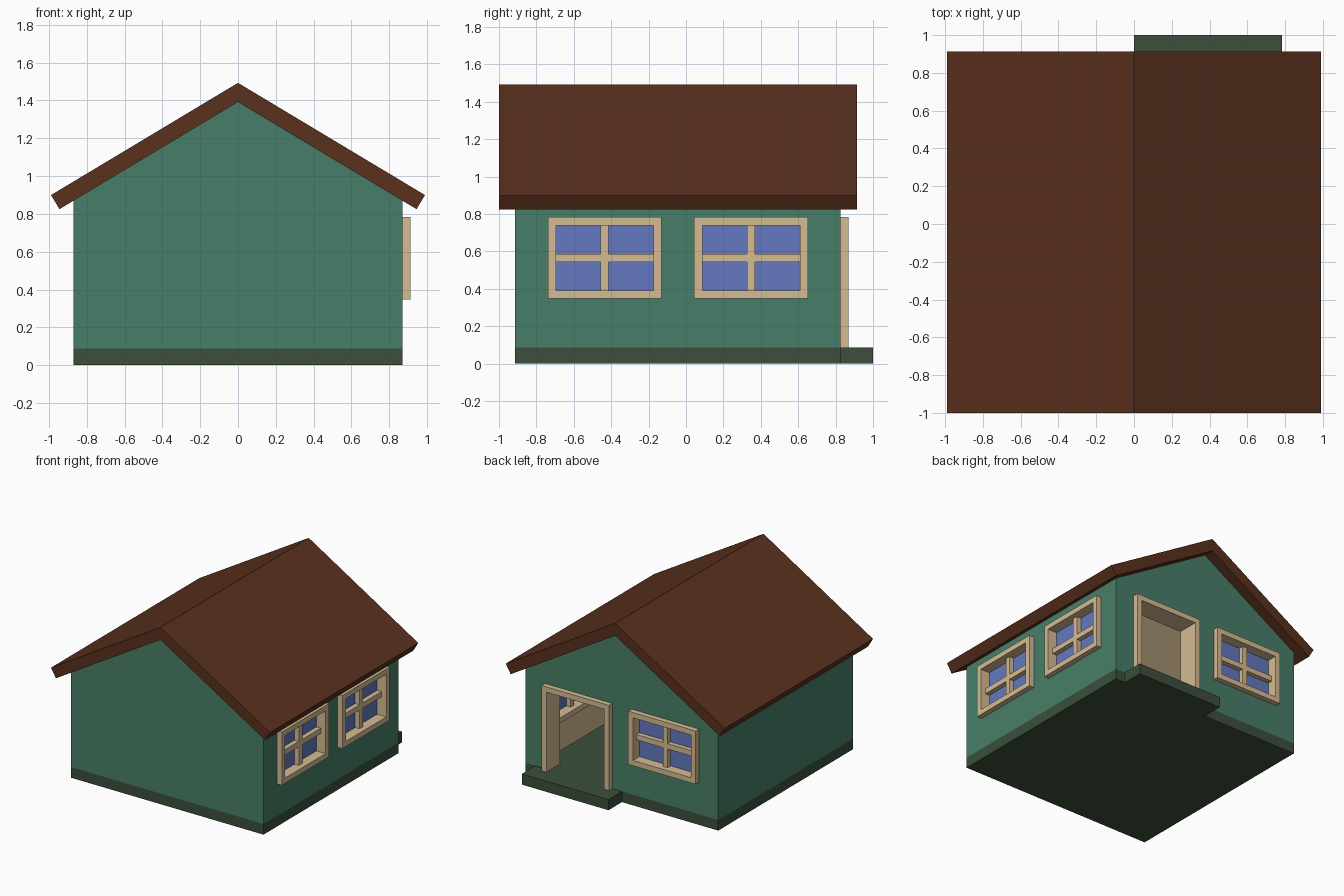
import bpy, bmesh
from mathutils import Matrix, Vector

if "Cube" in bpy.data.objects:
    bpy.data.objects.remove(bpy.data.objects["Cube"])

U = 1 / 23  # design unit: the house is 46 units long


def material(name, rgb):
    m = bpy.data.materials.new(name)
    m.diffuse_color = [(c / 255) ** 2.2 for c in rgb] + [1]
    m.use_nodes = True
    m.node_tree.nodes["Principled BSDF"].inputs["Base Color"].default_value = m.diffuse_color
    return m


GREEN = material("wall_green", (73, 126, 104))
DARK = material("base_green", (62, 80, 62))
BROWN = material("roof_brown", (90, 52, 35))
TAN = material("trim_tan", (212, 187, 146))
BLUE = material("glass_blue", (100, 120, 190))


def axes(x, y, z, origin=(0, 0, 0)):
    """Matrix sending local x, y, z to the given directions."""
    m = Matrix((x, y, z)).transposed().to_4x4()
    m.translation = Vector(origin)
    return m


GABLE = axes((1, 0, 0), (0, 0, 1), (0, -1, 0))


def prism(name, pts, z0, z1, mats, frame=Matrix(), faces=None, index=0):
    """Extrude a flat outline (or several faces) from z0 to z1."""
    bm = bmesh.new()
    vs = [bm.verts.new((x, y, z0)) for x, y in pts]
    flat = [bm.faces.new([vs[i] for i in f]) for f in faces or [range(len(pts))]]
    new = bmesh.ops.extrude_face_region(bm, geom=flat, use_keep_orig=True)["geom"]
    top = [g for g in new if isinstance(g, bmesh.types.BMVert)]
    bmesh.ops.translate(bm, verts=top, vec=(0, 0, z1 - z0))
    bmesh.ops.recalc_face_normals(bm, faces=bm.faces)
    bm.transform(Matrix.Scale(U, 4) @ frame)
    for f in bm.faces:
        f.material_index = index
    me = bpy.data.meshes.new(name)
    bm.to_mesh(me)
    bm.free()
    for m in mats:
        me.materials.append(m)
    ob = bpy.data.objects.new(name, me)
    bpy.context.collection.objects.link(ob)
    return ob


def rect(x0, y0, x1, y1):
    return [(x0, y0), (x1, y0), (x1, y1), (x0, y1)]


def cut(target, cutter):
    mod = target.modifiers.new("cut", "BOOLEAN")
    mod.operation, mod.solver, mod.object = "DIFFERENCE", "EXACT", cutter
    bpy.context.view_layer.objects.active = target
    bpy.ops.object.modifier_apply(modifier=mod.name)
    bpy.data.objects.remove(cutter)


# Floor slab with a porch step at the back
prism("floor", [(-20, -21), (20, -21), (20, 19), (18, 19), (18, 23),
                (0, 23), (0, 19), (-20, 19)], 0, 2, [DARK])

# Hollow gabled walls, with a tan inside
walls = prism("walls", [(-20, 2), (20, 2), (20, 20), (0, 32), (-20, 20)],
              -19, 21, [GREEN, TAN], GABLE)
cut(walls, prism("cavity", [(-18, 1), (18, 1), (18, 18.87), (0, 29.67), (-18, 18.87)],
                 -17, 19, [GREEN, TAN], GABLE, index=1))

# Roof: two slabs of one chevron profile
half = [(22.74, 20.69), (21.715, 18.97)]
prism("roof", [(0, 34.33)] + half + [(0, 32)] + [(-x, z) for x, z in half[::-1]],
      -21, 23, [BROWN], GABLE)


# Windows: ring frame, cross bars and a pane, centred in the wall thickness
def window(name, frame):
    cut(walls, prism("hole", rect(-6.5, 8.5, 6.5, 17.5), -1.5, 1.5, [GREEN, TAN], frame, index=1))
    ring = [(i, (i + 1) % 4, (i + 1) % 4 + 4, i + 4) for i in range(4)]
    prism(name + "_frame", rect(-7, 8, 7, 18) + rect(-6, 9, 6, 17), -2, 2, [TAN], frame, ring)
    a, b, c, h = 0.5, 6, 4, 13
    cross = [(-a, -c), (a, -c), (a, -a), (b, -a), (b, a), (a, a),
             (a, c), (-a, c), (-a, a), (-b, a), (-b, -a), (-a, -a)]
    prism(name + "_bars", [(x, y + h) for x, y in cross], -1, 1, [TAN], frame)
    prism(name + "_glass", rect(-6, 9, 6, 17), -0.1, 0.1, [BLUE], frame)


for name, y in (("right_front_window", -10), ("right_back_window", 8)):
    window(name, axes((0, 1, 0), (0, 0, 1), (1, 0, 0), (19, y, 0)))
BACK = ((-1, 0, 0), (0, 0, 1), (0, 1, 0))
window("back_window", axes(*BACK, (-9, 18, 0)))

# Open doorway with a three-sided frame
door = axes(*BACK, (9, 18, 0))
cut(walls, prism("hole", rect(-6.5, 1, 6.5, 17.5), -1.5, 1.5, [GREEN, TAN], door, index=1))
prism("door_frame", [(-7, 2), (-6, 2), (-6, 17), (6, 17), (6, 2), (7, 2), (7, 18), (-7, 18)],
      -2, 2, [TAN], door)
